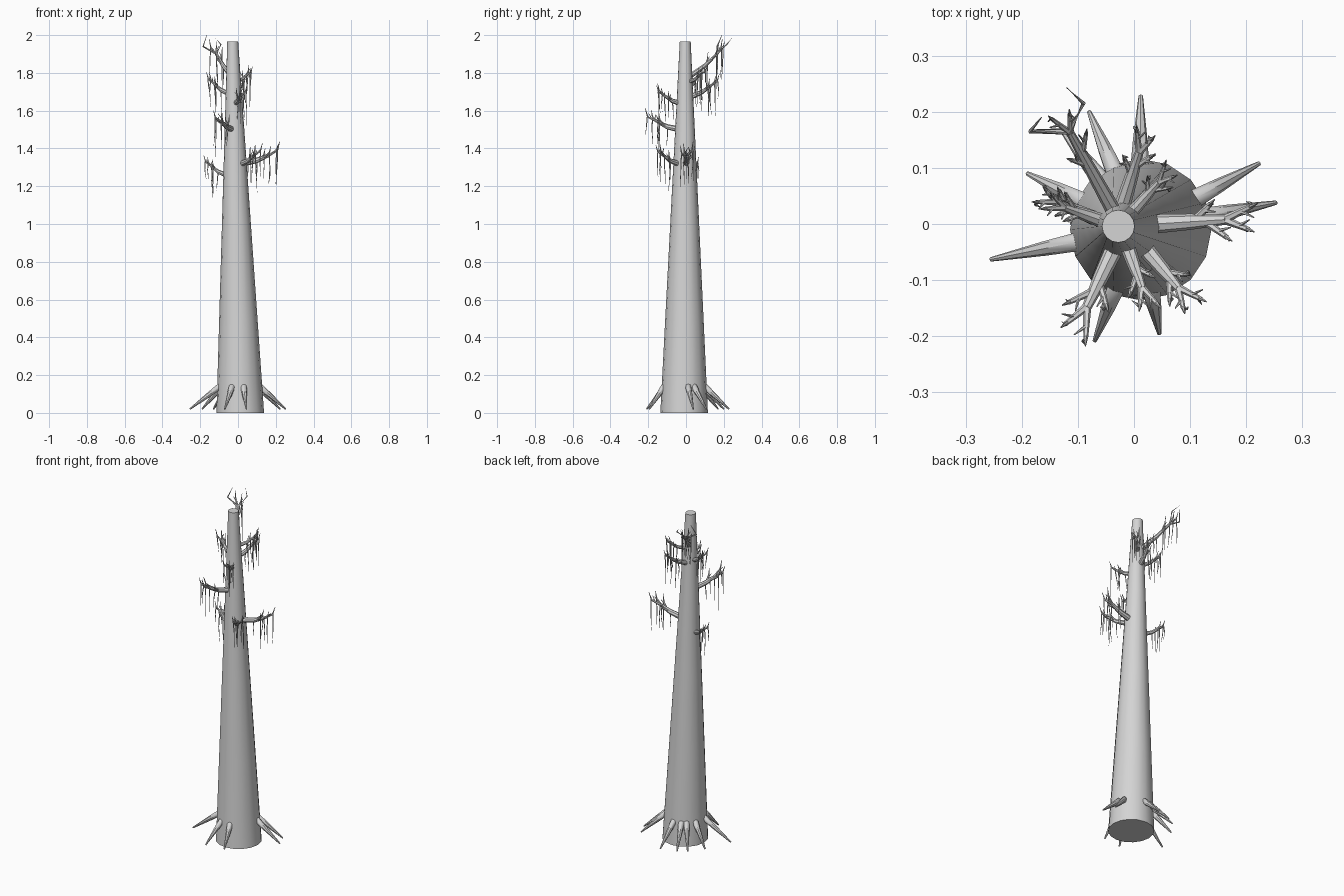
import bpy, bmesh, math, random
from mathutils import Vector, Matrix

if "Cube" in bpy.data.objects:
    bpy.data.objects.remove(bpy.data.objects["Cube"])

random.seed(4)
bark = bpy.data.materials.new("grey bark")
bark.diffuse_color = (0.66, 0.66, 0.66, 1)
bark.use_nodes = True
bark.node_tree.nodes["Principled BSDF"].inputs["Base Color"].default_value = bark.diffuse_color
UP = Vector((0, 0, 1))


def tube(bm, pts, radii, n=6, flat=False):
    """Capped tapering tube through pts."""
    pts = [Vector(p) for p in pts]
    rings = []
    for i, (p, r) in enumerate(zip(pts, radii)):
        d = (pts[min(i + 1, len(pts) - 1)] - pts[max(i - 1, 0)]).normalized()
        if flat:
            d = UP
        ref = Vector((0, 1, 0)) if abs(d.z) > 0.7 else UP
        u = ref.cross(d).normalized()
        v = d.cross(u)
        rings.append([bm.verts.new(p + r * (u * math.cos(a) + v * math.sin(a)))
                      for a in (math.tau * k / n for k in range(n))])
    for a, b in zip(rings, rings[1:]):
        for k in range(n):
            bm.faces.new((a[k], a[(k + 1) % n], b[(k + 1) % n], b[k]))
    bm.faces.new(rings[0][::-1])
    bm.faces.new(rings[-1])


def finish(bm, name):
    bmesh.ops.recalc_face_normals(bm, faces=bm.faces)
    me = bpy.data.meshes.new(name)
    bm.to_mesh(me)
    bm.free()
    me.materials.append(bark)
    ob = bpy.data.objects.new(name, me)
    bpy.context.collection.objects.link(ob)
    bpy.ops.object.select_all(action='DESELECT')
    ob.select_set(True)
    bpy.context.view_layer.objects.active = ob
    bpy.ops.object.shade_smooth_by_angle(angle=math.radians(40))


def trunk_centre(z):
    t = z / 1.965
    return Vector((0.012 - 0.040 * t, -0.010 + 0.006 * t, z))


# Leaning, tapering trunk with flat ends
bm = bmesh.new()
levels = [0, 0.5, 1.0, 1.5, 1.965]
tube(bm, [trunk_centre(z) for z in levels],
     [0.126 - 0.097 * z / 1.965 for z in levels], 16, flat=True)
finish(bm, "trunk")

# Splayed roots: rounded shoulder on the trunk, narrow foot at the ground
root_tips = [(-0.255, -0.063), (-0.19, 0.09), (-0.13, 0.17), (-0.08, 0.20),
             (0.012, 0.228), (0.223, 0.108), (0.253, 0.038),
             (0.045, -0.195), (-0.070, -0.208)]
for i, (x, y) in enumerate(root_tips):
    bm = bmesh.new()
    c = trunk_centre(0.14)
    tip = Vector((x, y, 0.02))
    out = Vector((x - c.x, y - c.y, 0)).normalized()
    top = c + out * 0.108
    tube(bm, [top + (top - tip).normalized() * 0.012, top,
              top.lerp(tip, 0.4), tip], [0.008, 0.017, 0.013, 0.004], 8)
    finish(bm, f"root_{i + 1}")


def twig(bm, start, d, length, r):
    """Kinked twig ending in an upturned point and a side spur."""
    knee = start + d * length
    lift = (d * 0.35 + UP).normalized()
    tube(bm, [start, knee], [r, r * 0.55], 6)
    tube(bm, [knee - d * 0.003, knee + lift * length * 0.75], [r * 0.55, 0.0012], 5)
    side = Matrix.Rotation(random.choice((-1, 1)) * 0.9, 3, 'Z') @ d
    mid = start.lerp(knee, 0.6)
    tube(bm, [mid, mid + (side + UP * 0.5).normalized() * length * 0.6],
         [r * 0.5, 0.0012], 5)
    return knee


def droop(bm, p, length):
    """Thin hanging strand with a slight bend."""
    j = lambda s: Vector((random.uniform(-s, s), random.uniform(-s, s), 0))
    a = p + j(0.006) - UP * length * 0.45
    tube(bm, [p, a, a + j(0.008) - UP * length * 0.55], [0.0032, 0.0026, 0.0008], 5)


def branch(name, base, end, r, reach):
    bm = bmesh.new()
    base, end = Vector(base), Vector(end)
    d = (end - base).normalized()
    mid = base.lerp(end, 0.5) - UP * 0.008
    tube(bm, [base - d * 0.02, mid, end], [r, r * 0.8, r * 0.5], 8)
    # Fork at the end and along the limb
    for t, turn, k in ((0.55, 0.75, 0.8), (0.7, -0.7, 0.9),
                       (0.97, 0.4, 1.0), (0.97, -0.45, 0.85)):
        start = mid.lerp(end, (t - 0.5) * 2)
        side = Matrix.Rotation(turn, 3, 'Z') @ d
        knee = twig(bm, start, (side + UP * 0.2).normalized(), reach * k, r * 0.45)
        droop(bm, knee, random.uniform(0.09, 0.2))
    droop(bm, end, 0.15)
    droop(bm, mid, 0.10)
    finish(bm, name)


# Limbs: start, end, thickness, twig length
limbs = [
    ((0.035, 0.000, 1.325), (0.165, 0.008, 1.365), 0.018, 0.062),
    ((0.025, -0.050, 1.325), (0.080, -0.115, 1.360), 0.016, 0.055),
    ((-0.070, 0.010, 1.265), (-0.140, 0.040, 1.305), 0.014, 0.045),
    ((-0.035, -0.045, 1.505), (-0.085, -0.150, 1.540), 0.017, 0.065),
    ((-0.055, 0.005, 1.695), (-0.125, 0.030, 1.740), 0.014, 0.048),
    ((-0.015, -0.030, 1.640), (0.015, -0.115, 1.680), 0.015, 0.050),
    ((-0.020, 0.035, 1.680), (0.010, 0.130, 1.730), 0.015, 0.050),
    ((0.000, 0.025, 1.760), (0.045, 0.075, 1.790), 0.012, 0.042),
    ((-0.040, 0.030, 1.790), (-0.115, 0.165, 1.900), 0.014, 0.058),
]
for i, l in enumerate(limbs):
    branch(f"branch_{i + 1}", *l)

# Tall forked point on the highest branch
bm = bmesh.new()
tube(bm, [(-0.115, 0.165, 1.90), (-0.185, 0.165, 1.94), (-0.165, 0.19, 2.0)],
     [0.006, 0.004, 0.001], 6)
tube(bm, [(-0.115, 0.165, 1.90), (-0.09, 0.215, 1.95), (-0.12, 0.243, 1.985)],
     [0.006, 0.004, 0.001], 6)
finish(bm, "top_fork")
